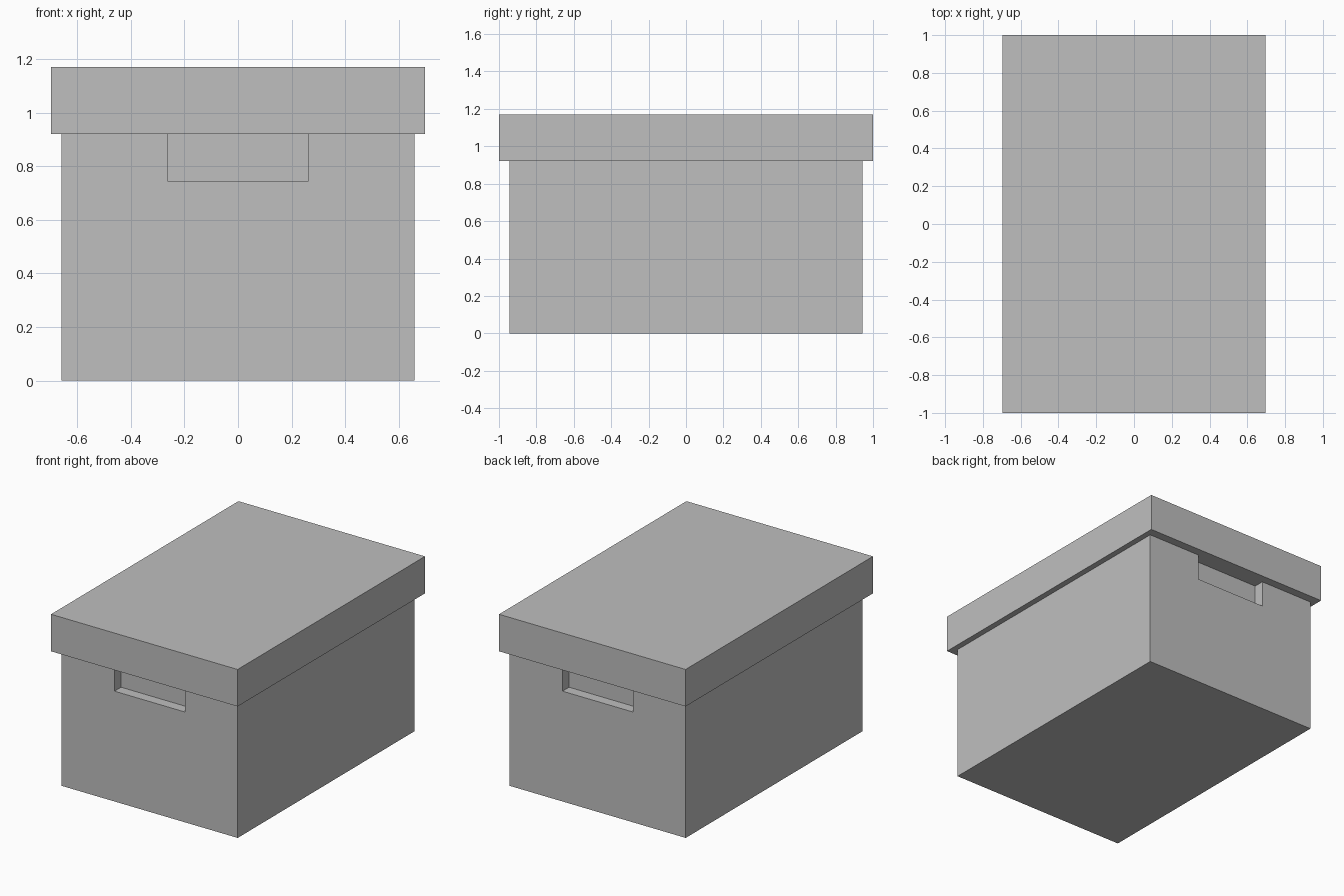
import bpy

# Remove the default cube
default = bpy.data.objects.get("Cube")
if default:
    bpy.data.objects.remove(default, do_unlink=True)

BODY_X, BODY_Y, BODY_TOP = 1.316, 1.886, 0.92
LID_X, LID_Y, LID_TOP = 1.394, 2.0, 1.17
GRIP_W, GRIP_BOTTOM, GRIP_DEPTH = 0.526, 0.745, 0.07

# Single card colour
card = bpy.data.materials.new("grey_card")
card.use_nodes = True
grey = (0.52, 0.52, 0.52, 1)
card.diffuse_color = grey
bsdf = next(n for n in card.node_tree.nodes if n.type == "BSDF_PRINCIPLED")
bsdf.inputs["Base Color"].default_value = grey


def box(name, width, length, bottom, top, y=0):
    """Upright box centred on x = 0, spanning bottom to top."""
    bpy.ops.mesh.primitive_cube_add(size=1, location=(0, y, (bottom + top) / 2))
    obj = bpy.context.object
    obj.name = obj.data.name = name
    obj.scale = (width, length, top - bottom)
    bpy.ops.object.transform_apply(location=True, rotation=False, scale=True)
    obj.data.materials.append(card)
    return obj


# Box body and overhanging lid
body = box("box_body", BODY_X, BODY_Y, 0, BODY_TOP)
lid = box("lid", LID_X, LID_Y, BODY_TOP, LID_TOP)

# Hand grip recesses in both end walls, open up to the lid
for end, side in (("front", -1), ("back", 1)):
    cutter = box(end + "_grip_cutter", GRIP_W, 2 * GRIP_DEPTH,
                 GRIP_BOTTOM, BODY_TOP + 0.1, side * BODY_Y / 2)
    cutter.hide_render = True
    cut = body.modifiers.new(end + "_grip", "BOOLEAN")
    cut.operation = "DIFFERENCE"
    cut.solver = "EXACT"
    cut.object = cutter
    bpy.context.view_layer.objects.active = body
    bpy.ops.object.modifier_apply(modifier=cut.name)
    bpy.data.objects.remove(cutter, do_unlink=True)
